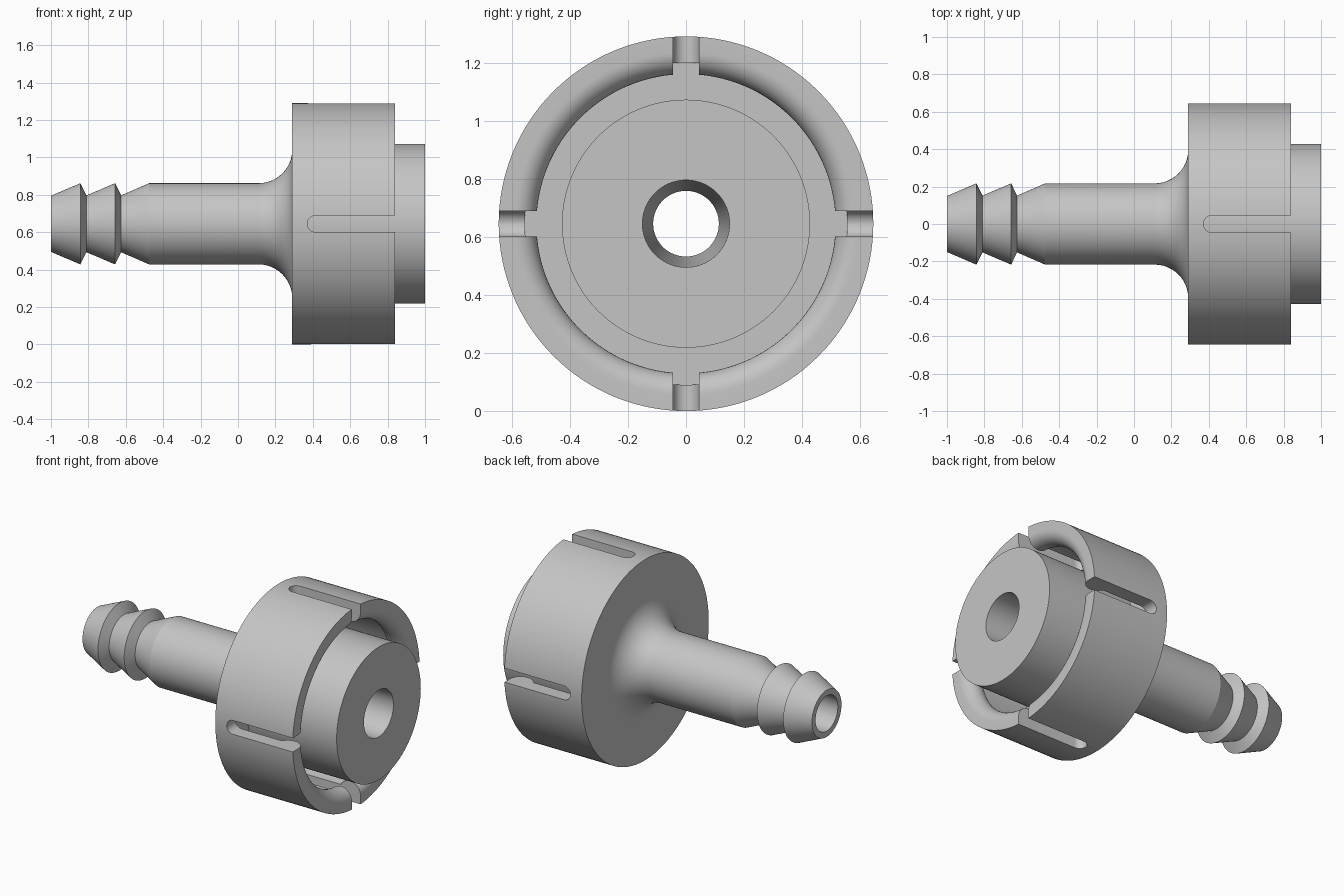
import bpy, bmesh, math
from mathutils import Matrix

if "Cube" in bpy.data.objects:
    bpy.data.objects.remove(bpy.data.objects["Cube"])

ZC, SEG = 0.645, 128
grey = bpy.data.materials.new("light_grey")
grey.diffuse_color = (0.56, 0.56, 0.56, 1)
grey.use_nodes = True
grey.node_tree.nodes["Principled BSDF"].inputs["Base Color"].default_value = grey.diffuse_color


def make_object(name, bm):
    bmesh.ops.recalc_face_normals(bm, faces=bm.faces)
    me = bpy.data.meshes.new(name)
    bm.to_mesh(me)
    bm.free()
    ob = bpy.data.objects.new(name, me)
    bpy.context.collection.objects.link(ob)
    return ob


def arc(cx, cr, rad, a0, a1, n):
    return [(cx + rad * math.cos(math.radians(a0 + (a1 - a0) * i / n)),
             cr + rad * math.sin(math.radians(a0 + (a1 - a0) * i / n))) for i in range(n + 1)]


# closed (x, radius) profile: barbs, stem, fillet, cup, snap lip, cavity, plug, bore
profile = [(-1, .15), (-.843, .217), (-.81, .152), (-.657, .217), (-.625, .152), (-.475, .217)]
profile += arc(.11, .397, .18, -90, 0, 12)
profile += [(.29, .645), (.84, .645)]
profile += arc(.765, .59, .075, 0, -90, 10)
profile += arc(.765, .59, .075, -105, -152, 5)
profile += [(.365, .555), (.365, .427), (1, .427), (1, .15), (-1, .113)]

bm = bmesh.new()
rings = []
for i in range(SEG):
    a = 2 * math.pi * i / SEG
    rings.append([bm.verts.new((x, r * math.sin(a), ZC + r * math.cos(a))) for x, r in profile])
n = len(profile)
for i in range(SEG):
    p, q = rings[i], rings[(i + 1) % SEG]
    for j in range(n):
        k = (j + 1) % n
        bm.faces.new((p[j], p[k], q[k], q[j]))
body = make_object("hose_connector", bm)
body.data.materials.append(grey)

# four round-ended slots through the cup wall
bm = bmesh.new()
w = .0445
outline = [(.9, -w), (.9, w)] + arc(.371 + w, 0, w, 90, 270, 16)
for k in range(4):
    rot = Matrix.Translation((0, 0, ZC)) @ Matrix.Rotation(k * math.pi / 2, 4, 'X')
    low = [bm.verts.new(rot @ Matrix.Translation((x, y, .47)).translation) for x, y in outline]
    face = bm.faces.new(low)
    ext = bmesh.ops.extrude_face_region(bm, geom=[face], use_keep_orig=True)
    top = [v for v in ext["geom"] if isinstance(v, bmesh.types.BMVert)]
    bmesh.ops.translate(bm, verts=top, vec=rot.to_3x3().col[2] * .25)
cutter = make_object("slot_cutter", bm)

mod = body.modifiers.new("slots", 'BOOLEAN')
mod.object = cutter
mod.operation = 'DIFFERENCE'
mod.solver = 'EXACT'
bpy.context.view_layer.objects.active = body
body.select_set(True)
bpy.ops.object.modifier_apply(modifier=mod.name)
bpy.data.objects.remove(cutter)

bpy.ops.object.shade_smooth_by_angle(angle=math.radians(20))
